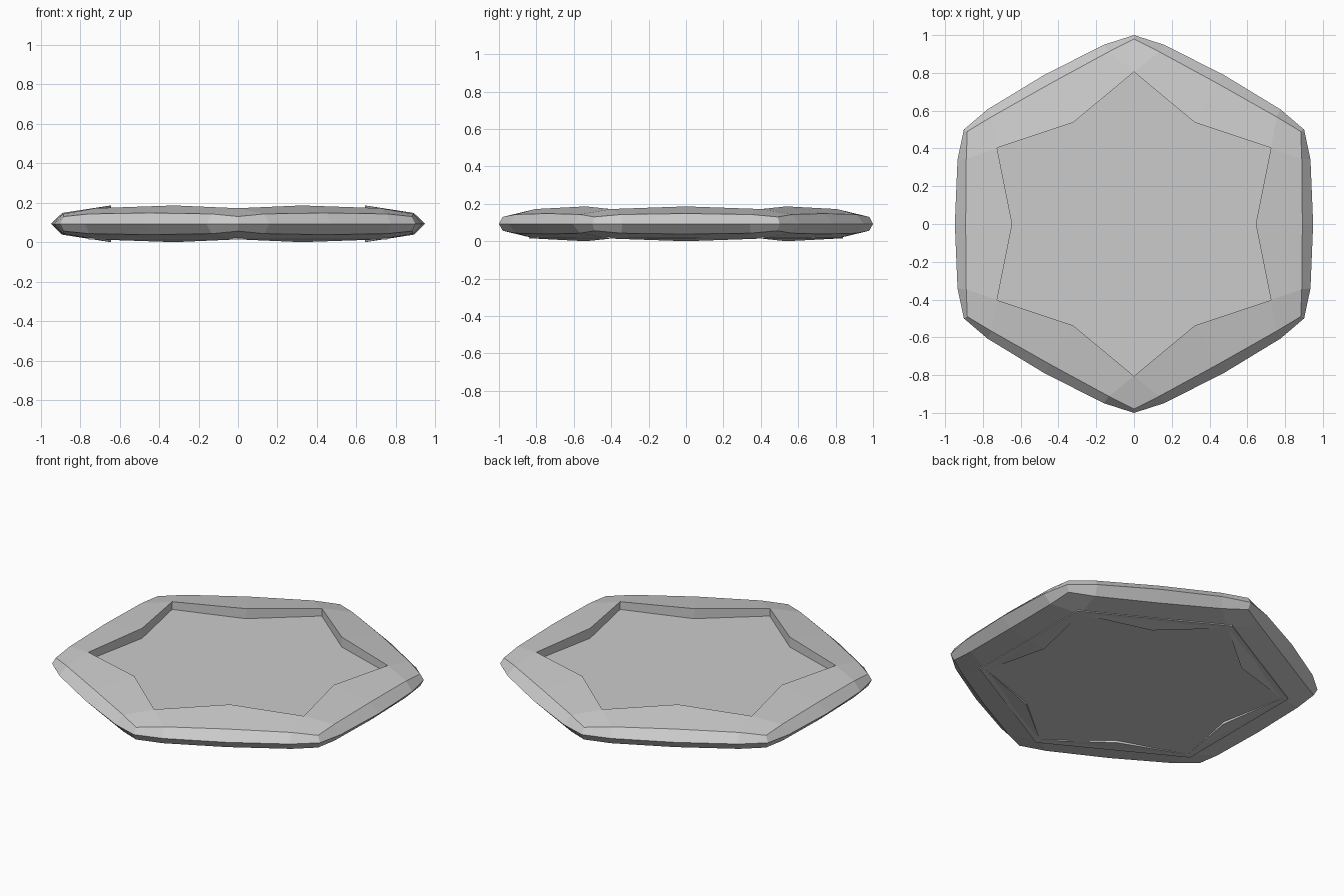
import bpy, bmesh
from math import sin, cos, radians

if "Cube" in bpy.data.objects:
    bpy.data.objects.remove(bpy.data.objects["Cube"])

SX = 1.04          # slight widening of the hexagon in x
MID = 0.093        # height of the outer edge


def polar(deg, r, z):
    return (r * cos(radians(deg)) * SX, r * sin(radians(deg)), z)


def make_object(name, bm):
    bmesh.ops.recalc_face_normals(bm, faces=bm.faces)
    mesh = bpy.data.meshes.new(name)
    bm.to_mesh(mesh)
    bm.free()
    obj = bpy.data.objects.new(name, mesh)
    bpy.context.collection.objects.link(obj)
    return obj


def ring(bm, corner, side, mid, offset):
    """24-point ring; corner, side and mid are (radius, z)."""
    verts = []
    for k in range(6):
        a = 30 + 60 * k
        for d, (r, z) in ((0, corner), (offset, side), (30, mid), (60 - offset, side)):
            verts.append(bm.verts.new(polar(a + d, r, z)))
    return verts


def star(bm, tip_z, notch_z):
    return [bm.verts.new(polar(30 + 30 * i, *((0.62, notch_z) if i % 2 else (0.805, tip_z))))
            for i in range(12)]


def bridge(bm, a, b):
    n = len(a)
    for i in range(n):
        j = (i + 1) % n
        bm.faces.new((a[i], a[j], b[j], b[i]))


# Bevelled hexagonal frame with a star-shaped opening
bm = bmesh.new()
edge = ring(bm, (1.0, MID), (0.961, MID), (0.912, MID), 9.2)
stars = []
for s in (1, -1):
    bevel = ring(bm, (0.98, MID + s * 0.037), (0.921, MID + s * 0.050),
                 (0.857, MID + s * 0.055), 8)
    st = star(bm, MID + s * 0.079, MID + s * 0.093)
    bridge(bm, edge, bevel)
    for k in range(6):
        b = 4 * k
        tip, notch, nxt = st[2 * k], st[2 * k + 1], st[(2 * k + 2) % 12]
        bm.faces.new((tip, bevel[b - 1], bevel[b], bevel[b + 1]))
        bm.faces.new((tip, bevel[b + 1], bevel[b + 2], notch))
        bm.faces.new((notch, bevel[b + 2], bevel[b + 3], nxt))
    stars.append(st)
bridge(bm, stars[0], stars[1])
make_object("hex_frame", bm)

# Hexagonal plate that fills the opening, sunk below the top rim
bm = bmesh.new()
low, high = ([bm.verts.new(polar(30 + 60 * k, 0.84, z)) for k in range(6)]
             for z in (0.014, 0.125))
bridge(bm, low, high)
bm.faces.new(low)
bm.faces.new(high)
make_object("inner_plate", bm)
